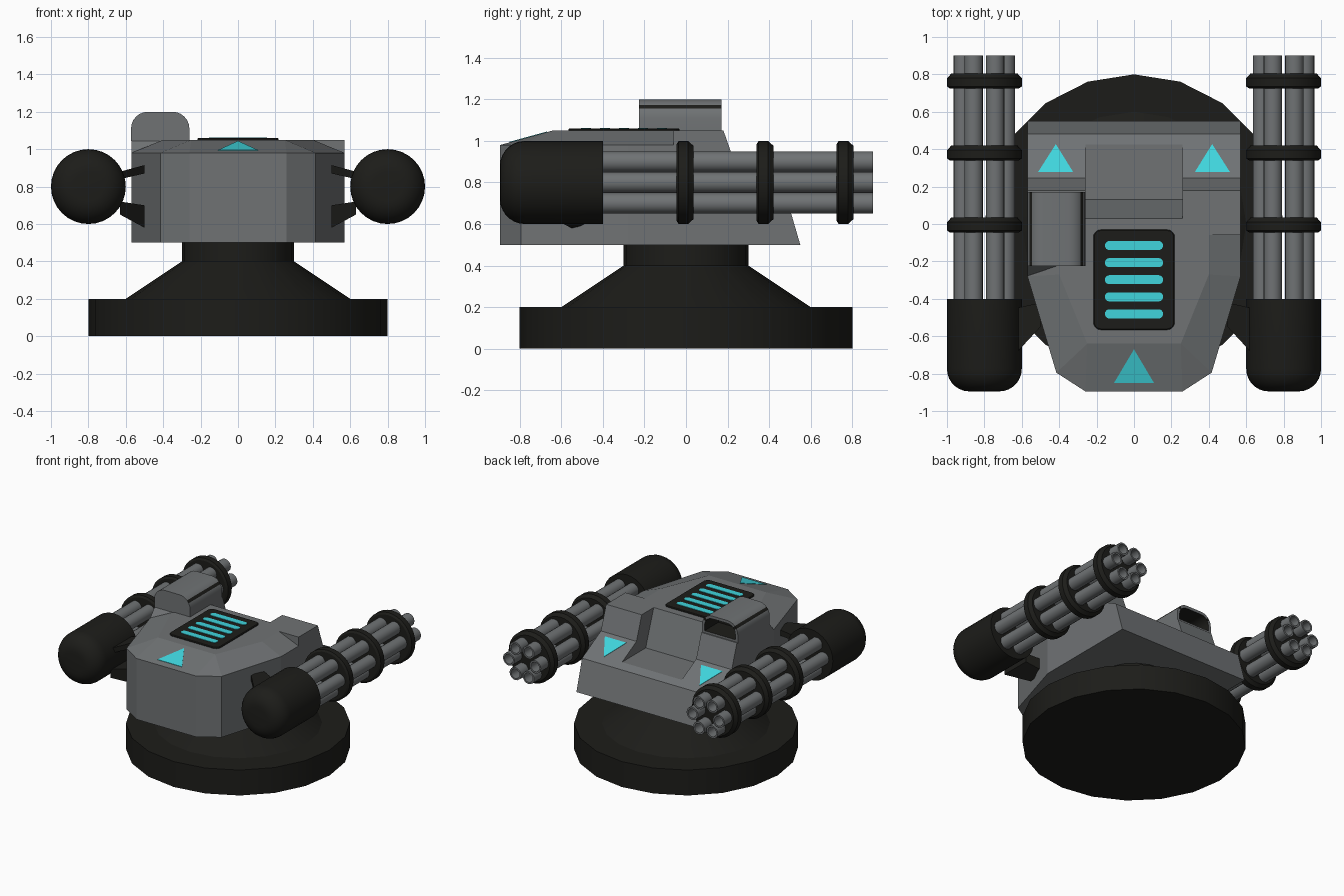
import bpy, bmesh, math
from mathutils import Vector, Matrix

if "Cube" in bpy.data.objects:
    bpy.data.objects.remove(bpy.data.objects["Cube"])


def material(name, rgb):
    m = bpy.data.materials.new(name)
    m.diffuse_color = (*rgb, 1)
    m.use_nodes = True
    m.node_tree.nodes["Principled BSDF"].inputs["Base Color"].default_value = m.diffuse_color
    return m


GREY = material("grey", (0.16, 0.17, 0.175))
DARK = material("dark", (0.012, 0.012, 0.010))
CYAN = material("cyan", (0.05, 0.66, 0.72))


def finish(name, bm, mats, smooth=False):
    bmesh.ops.remove_doubles(bm, verts=bm.verts, dist=1e-5)
    bmesh.ops.recalc_face_normals(bm, faces=bm.faces)
    me = bpy.data.meshes.new(name)
    bm.to_mesh(me)
    bm.free()
    ob = bpy.data.objects.new(name, me)
    bpy.context.collection.objects.link(ob)
    for m in mats:
        me.materials.append(m)
    if smooth:
        bpy.ops.object.select_all(action='DESELECT')
        ob.select_set(True)
        bpy.context.view_layer.objects.active = ob
        bpy.ops.object.shade_smooth_by_angle(angle=math.radians(32))
    return ob


def loft(bm, rings, closed=True, caps=True):
    """Skin matching rings of points."""
    vs = [[bm.verts.new(p) for p in r] for r in rings]
    n = len(vs[0])
    for a, b in zip(vs, vs[1:]):
        for i in range(n if closed else n - 1):
            j = (i + 1) % n
            bm.faces.new((a[i], a[j], b[j], b[i]))
    if caps:
        bm.faces.new(vs[0])
        bm.faces.new(vs[-1])
    return vs


def lathe(bm, prof, n, mat=Matrix()):
    """Spin (radius, height) points about local z."""
    rings = []
    for r, h in prof:
        rings.append([mat @ Vector((r * math.cos(2 * math.pi * i / n),
                                    r * math.sin(2 * math.pi * i / n), h)) for i in range(n)])
    loft(bm, rings)


def along_y(x, z):
    return Matrix.Translation((x, 0, z)) @ Matrix.Rotation(-math.pi / 2, 4, 'X')


def slab_x(bm, prof, x0, x1):
    """Extrude a (y, z) profile along x."""
    loft(bm, [[(x, y, z) for y, z in prof] for x in (x0, x1)])


def rounded_rect(cx, cy, w, h, r, seg=5):
    pts = []
    for k, (sx, sy) in enumerate(((1, 1), (-1, 1), (-1, -1), (1, -1))):
        for i in range(seg + 1):
            a = math.pi / 2 * (k + i / seg)
            pts.append((cx + sx * (w / 2 - r) + r * math.cos(a),
                        cy + sy * (h / 2 - r) + r * math.sin(a)))
    return pts


# Pedestal
bm = bmesh.new()
lathe(bm, [(.8, 0), (.8, .2), (.6, .2), (.3, .4), (.3, .52)], 20)
finish("pedestal", bm, [DARK], True)

# Hull front with chamfered top edge
bm = bmesh.new()
mid = [(.57, -.06), (.57, -.28), (.415, -.795), (.26, -.895)]
top = [(.40, -.06), (.40, -.27), (.25, -.64), (.25, -.64)]
rings = []
for half, z in ((mid, .5), (mid, .98), (top, 1.05)):
    full = half + [(-x, y) for x, y in reversed(half)]
    rings.append([(x, y, z) for x, y in full])
v = loft(bm, rings, closed=False, caps=False)
bm.faces.new(v[0])
bm.faces.new([v[2][i] for i in (0, 1, 2, 5, 6, 7)])
bmesh.ops.dissolve_degenerate(bm, dist=1e-4, edges=bm.edges)
finish("hull_front", bm, [GREY])

# Hull rear: sunken centre and two raised shoulders
bm = bmesh.new()
slab_x(bm, [(-.06, .5), (-.06, 1.05), (.03, 1.05), (.13, .77), (.424, .77),
            (.48, .74), (.55, .5)], -.26, .26)
finish("hull_rear_centre", bm, [GREY])
for side, s in (("right", 1), ("left", -1)):
    bm = bmesh.new()
    slab_x(bm, [(-.06, .5), (-.06, 1.05), (.18, 1.05), (.245, .865), (.48, .74),
                (.55, .5)], s * .26, s * .57)
    finish("hull_shoulder_" + side, bm, [GREY])
bm = bmesh.new()
slab_x(bm, [(-.28, .978), (-.22, 1.05), (-.06, 1.05), (-.06, .978)], -.57, -.385)
finish("launcher_footing", bm, [GREY])

# Launcher hood with a dark opening at the back
def hood(y, inset):
    x0, x1, z0, z1, r = -.572 + inset, -.26 - inset, 1.045 + inset, 1.2 - inset, .09 - inset
    pts = [(x0, y, z0), (x1, y, z0)]
    for cx, a0 in ((x1 - r, 0), (x0 + r, math.pi / 2)):
        for i in range(7):
            a = a0 + math.pi / 2 * i / 6
            pts.append((cx + r * math.cos(a), y, z1 - r + r * math.sin(a)))
    return pts


bm = bmesh.new()
loft(bm, [hood(-.225, 0), hood(.172, 0), hood(.172, .022), hood(.0, .022)])
for f in bm.faces:
    c = f.calc_center_median()
    inner = all(-.59 + .03 < p.co.x < -.27 and 1.06 < p.co.z < 1.185 for p in f.verts)
    f.material_index = 1 if inner and c.y > -.1 else 0
finish("launcher_hood", bm, [GREY, DARK], True)

# Vent panel and glowing slots
bm = bmesh.new()
loft(bm, [[(x, y, z) for x, y in rounded_rect(0, -.298, .435 - d, .535 - d, .04 - d / 2)]
          for z, d in ((1.03, 0), (1.055, 0), (1.06, .01))])
finish("vent_panel", bm, [DARK])
bm = bmesh.new()
for i in range(5):
    loft(bm, [[(x, y, z) for x, y in rounded_rect(0, -.115 - .0915 * i, .31, .048, .022)]
              for z in (1.05, 1.063)])
finish("vent_slots", bm, [CYAN])

# Triangle markers lying on the slopes
def marker(name, pts, slope):
    bm = bmesh.new()
    loft(bm, [[(x, y, slope(y) + dz) for x, y in pts] for dz in (-.01, .003)])
    finish(name, bm, [CYAN])


marker("marker_front", [(0, -.67), (-.107, -.85), (.107, -.85)],
       lambda y: 1.05 + (y + .64) * .07 / .255)
for side, s in (("right", 1), ("left", -1)):
    marker("marker_rear_" + side, [(s * .418, .427), (s * .325, .278), (s * .513, .278)],
           lambda y: .865 - (y - .245) * .532)

# Rotary guns
for side, s in (("right", 1), ("left", -1)):
    axis = along_y(s * .8, .8)
    # rounded motor housing
    bm = bmesh.new()
    prof = [(.08 + .12 * math.sin(a), -.775 - .12 * math.cos(a))
            for a in (math.pi / 2 * i / 7 for i in range(8))]
    lathe(bm, prof + [(.2, -.4)], 32, axis)
    finish("gun_housing_" + side, bm, [DARK], True)
    # clamp rings
    bm = bmesh.new()
    for y in (-.005, .38, .765):
        lathe(bm, [(.185, y - .04), (.2, y - .03), (.2, y + .015),
                   (.185, y + .03), (.178, y + .04)], 32, axis)
    finish("gun_clamps_" + side, bm, [DARK], True)
    # six hollow barrels
    bm = bmesh.new()
    for i in range(6):
        a = math.pi / 3 * i
        lathe(bm, [(.05, -.42), (.05, .9), (.037, .9), (.037, .81)], 16,
              along_y(s * (.8 + .115 * math.cos(a)), .8 + .115 * math.sin(a)))
    finish("gun_barrels_" + side, bm, [GREY], True)
    # tapered struts to the hull
    bm = bmesh.new()
    for zo, zi in (((.84, .88), (.87, .915)), ((.65, .72), (.58, .70))):
        ring = []
        for x, y0, y1, (z0, z1) in ((.63, -.69, -.45, zo), (.5, -.55, -.42, zi)):
            if z0 < .6:
                z = [(y0, z0), (y1, z0 + .03), (y1, z1), (y0, z1)]
            else:
                z = [(y0, z0), (y1, z0), (y1, z1), (y0, z1)]
            ring.append([(s * x, y, h) for y, h in z])
        loft(bm, ring)
    finish("gun_struts_" + side, bm, [DARK])
